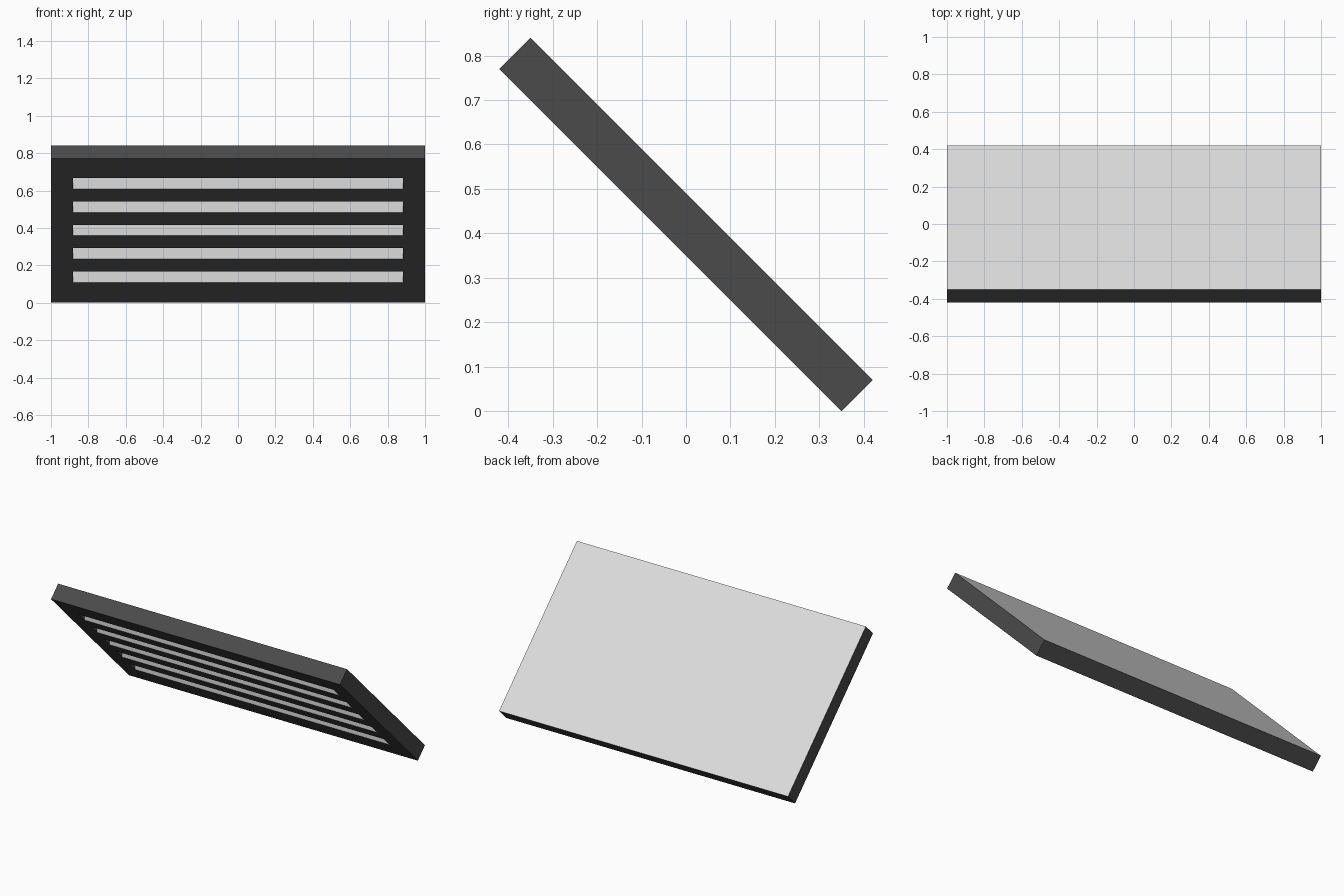
import bpy
import bmesh
from mathutils import Vector

if "Cube" in bpy.data.objects:
    bpy.data.objects.remove(bpy.data.objects["Cube"])


def material(name, v):
    m = bpy.data.materials.new(name)
    m.diffuse_color = (v, v, v, 1)
    m.use_nodes = True
    m.node_tree.nodes["Principled BSDF"].inputs["Base Color"].default_value = m.diffuse_color
    return m


dark = material("dark grey", 0.07)
light = material("light grey", 0.72)


def prism(name, profile, half_width):
    """Extrude a (y, z) profile along x, centred on x = 0."""
    bm = bmesh.new()
    face = bm.faces.new([bm.verts.new((-half_width, y, z)) for y, z in profile])
    ext = bmesh.ops.extrude_face_region(bm, geom=[face])
    moved = [g for g in ext["geom"] if isinstance(g, bmesh.types.BMVert)]
    bmesh.ops.translate(bm, verts=moved, vec=(2 * half_width, 0, 0))
    bmesh.ops.recalc_face_normals(bm, faces=bm.faces)
    mesh = bpy.data.meshes.new(name)
    bm.to_mesh(mesh)
    bm.free()
    ob = bpy.data.objects.new(name, mesh)
    bpy.context.collection.objects.link(ob)
    return ob


# Slab leaning at 45 degrees
panel = prism("vent_panel", [(-0.42, 0.77), (0.35, 0.0), (0.42, 0.07), (-0.35, 0.84)], 1.0)
panel.data.materials.append(dark)
panel.data.materials.append(light)

# Five stepped louvre notches in the underside, each with an upright back
bpy.context.view_layer.objects.active = panel
for i in range(5):
    z = 0.3875 + (i - 2) * 0.125
    lo, hi = z - 0.029, z + 0.029
    front, back = 0.35 - hi, 0.35 - lo
    cutter = prism("notch_cutter", [(front, lo), (back, lo), (back, hi), (front, hi)], 0.883)
    mod = panel.modifiers.new("notch", 'BOOLEAN')
    mod.operation = 'DIFFERENCE'
    mod.solver = 'EXACT'
    mod.object = cutter
    bpy.ops.object.modifier_apply(modifier=mod.name)
    bpy.data.objects.remove(cutter)

# Light upper face and light upright louvre faces
up_back = Vector((0, 1, 1)).normalized()
forward = Vector((0, -1, 0))
for p in panel.data.polygons:
    p.use_smooth = False
    is_light = p.normal.dot(up_back) > 0.95 or p.normal.dot(forward) > 0.95
    p.material_index = 1 if is_light else 0
